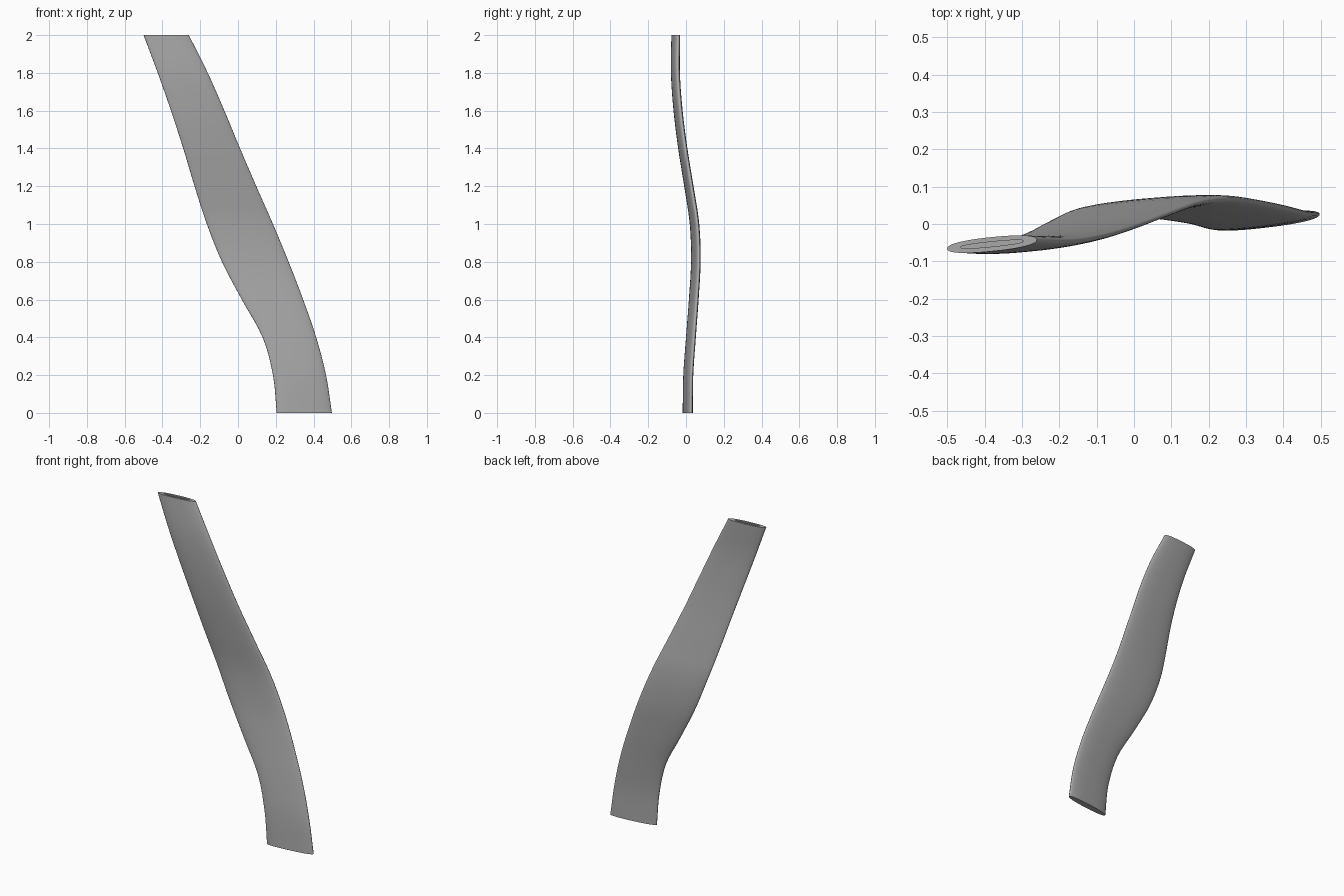
import bpy, bmesh, math
from mathutils import Vector

cube = bpy.data.objects.get("Cube")
if cube:
    bpy.data.objects.remove(cube, do_unlink=True)

# Evenly spaced stations from foot to tip: left edge x, right edge x, centre y
LEFT = [0.205, 0.185, 0.13, 0.02, -0.085, -0.165, -0.23, -0.29, -0.355, -0.425, -0.5]
RIGHT = [0.497, 0.466, 0.414, 0.345, 0.268, 0.185, 0.097, 0.011, -0.072, -0.16, -0.26]
MIDDLE = [0.009, 0.012, 0.026, 0.041, 0.052, 0.045, 0.015, -0.017, -0.042, -0.056, -0.054]
HEIGHT = 2.0
RINGS = 50
SIDES = 48


def spline(values, t):
    """Smooth Catmull-Rom value at t in 0..1."""
    last = len(values) - 1
    i = min(int(t * last), last - 1)
    f = t * last - i
    b, c = values[i], values[i + 1]
    a = values[i - 1] if i > 0 else 2 * b - c
    d = values[i + 2] if i + 2 <= last else 2 * c - b
    return b + f / 2 * (c - a + f * (2*a - 5*b + 4*c - d + f * (3*(b - c) + d - a)))


def section(t, z, inset=0.0, thickness=0.038):
    """Flat rounded section, slightly turned about the vertical."""
    lo, hi = spline(LEFT, t), spline(RIGHT, t)
    half = (hi - lo) / 2
    tilt = 0.034 - 0.01 * t
    points = []
    for k in range(SIDES):
        a = 2 * math.pi * k / SIDES
        c, s = math.cos(a), math.sin(a)
        u = math.copysign(abs(c) ** 0.85, c)
        v = math.copysign(abs(s) ** 0.85, s)
        x = (lo + hi) / 2 + u * (half - inset)
        y = spline(MIDDLE, t) + u * tilt / 2 * (1 - inset / half) + v * thickness / 2
        points.append(Vector((x, y, z)))
    return points


# Curved blade, lofted through the sections
bm = bmesh.new()
rings = [section(i / RINGS, HEIGHT * i / RINGS) for i in range(RINGS + 1)]
# Shallow slot sunk into the top end
rings.append(section(1, HEIGHT, 0.036, 0.013))
rings.append(section(1, HEIGHT - 0.03, 0.036, 0.013))
loops = [[bm.verts.new(p) for p in ring] for ring in rings]
for low, high in zip(loops, loops[1:]):
    for k in range(SIDES):
        n = (k + 1) % SIDES
        bm.faces.new((low[k], low[n], high[n], high[k]))
bm.faces.new(loops[0][::-1])
bm.faces.new(loops[-1])
bmesh.ops.recalc_face_normals(bm, faces=bm.faces)
mesh = bpy.data.meshes.new("curved_blade")
bm.to_mesh(mesh)
bm.free()
blade = bpy.data.objects.new("curved_blade", mesh)
bpy.context.collection.objects.link(blade)

# Plain grey finish
grey = bpy.data.materials.new("plain_grey")
grey.use_nodes = True
colour = (0.4, 0.4, 0.4, 1)
grey.diffuse_color = colour
grey.node_tree.nodes["Principled BSDF"].inputs["Base Color"].default_value = colour
mesh.materials.append(grey)

bpy.ops.object.select_all(action="DESELECT")
blade.select_set(True)
bpy.context.view_layer.objects.active = blade
bpy.ops.object.shade_smooth_by_angle(angle=math.radians(40))
